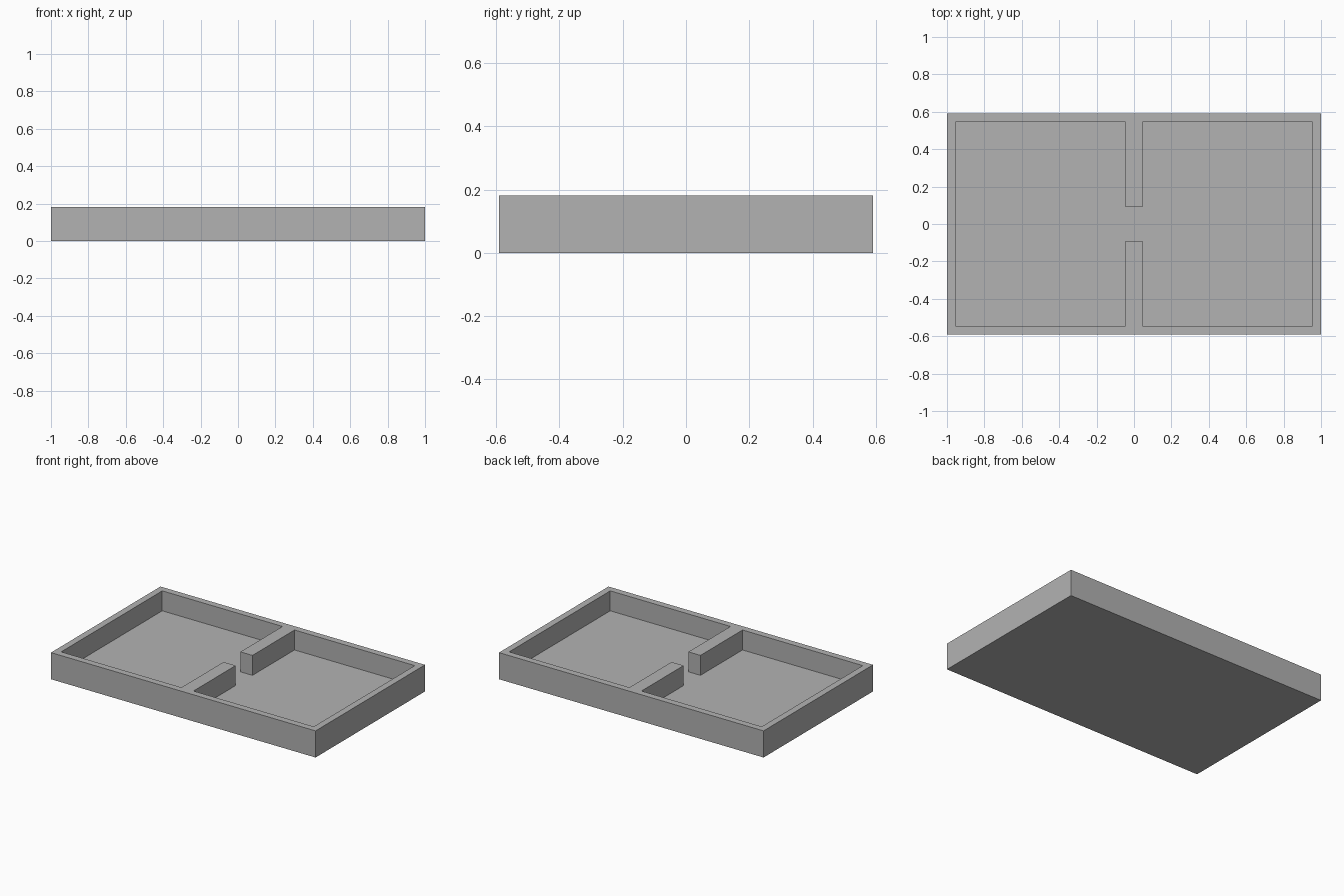
import bpy
import bmesh

cube = bpy.data.objects.get("Cube")
if cube:
    bpy.data.objects.remove(cube, do_unlink=True)

# Everything is a multiple of the wall thickness
T = 1 / 22
HALF_X, HALF_Y, HEIGHT = 22 * T, 13 * T, 4 * T
HALF_GAP = 2 * T

grey = bpy.data.materials.new("plain grey")
grey.use_nodes = True
colour = (0.448, 0.448, 0.448, 1)
grey.diffuse_color = colour
grey.node_tree.nodes["Principled BSDF"].inputs["Base Color"].default_value = colour


def prism(name, outline, bottom, top):
    """Extrude a closed xy outline from bottom to top."""
    bm = bmesh.new()
    face = bm.faces.new([bm.verts.new((x, y, bottom)) for x, y in outline])
    extruded = bmesh.ops.extrude_face_region(bm, geom=[face])["geom"]
    verts = [v for v in extruded if isinstance(v, bmesh.types.BMVert)]
    bmesh.ops.translate(bm, verts=verts, vec=(0, 0, top - bottom))
    bmesh.ops.recalc_face_normals(bm, faces=bm.faces[:])
    mesh = bpy.data.meshes.new(name)
    bm.to_mesh(mesh)
    bm.free()
    mesh.materials.append(grey)
    obj = bpy.data.objects.new(name, mesh)
    bpy.context.collection.objects.link(obj)
    return obj


# Solid tray block
tray = prism("divided_tray",
             [(-HALF_X, -HALF_Y), (HALF_X, -HALF_Y), (HALF_X, HALF_Y), (-HALF_X, HALF_Y)],
             0, HEIGHT)

# Two compartments joined by a gap between the divider stubs
in_x, in_y = HALF_X - T, HALF_Y - T
right_half = [(T, -HALF_GAP), (T, -in_y), (in_x, -in_y),
              (in_x, in_y), (T, in_y), (T, HALF_GAP)]
left_half = [(-x, -y) for x, y in right_half]
cavity = prism("cavity_cutter", right_half + left_half, T, HEIGHT + T)
cavity.hide_render = True

# Hollow out the tray and drop the cutter
cut = tray.modifiers.new("hollow", 'BOOLEAN')
cut.operation = 'DIFFERENCE'
cut.solver = 'EXACT'
cut.object = cavity
bpy.context.view_layer.objects.active = tray
tray.select_set(True)
bpy.ops.object.modifier_apply(modifier=cut.name)
bpy.data.objects.remove(cavity, do_unlink=True)
